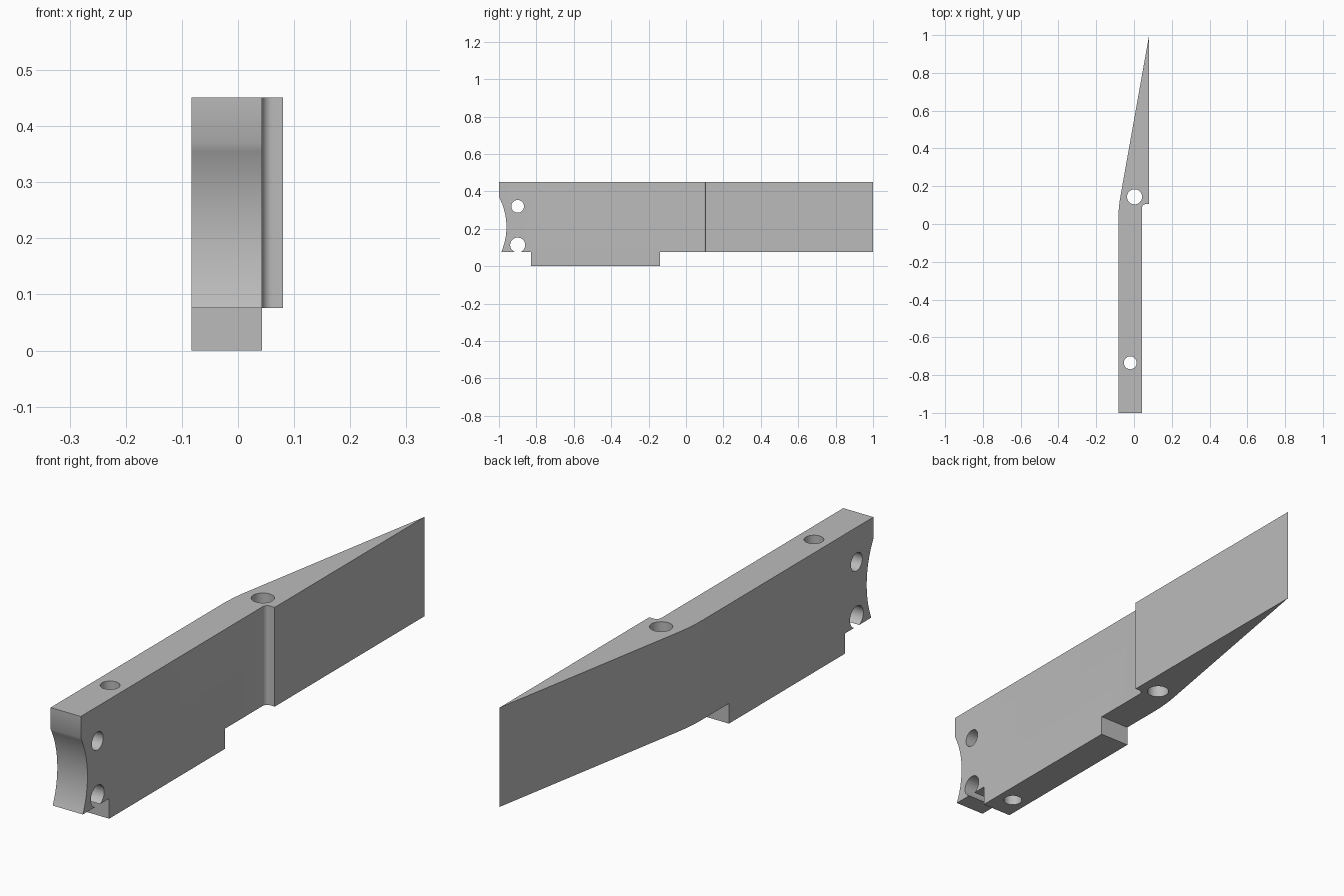
import bpy, bmesh
from math import radians, cos, sin, pi
from mathutils import Vector, Matrix

default = bpy.data.objects.get("Cube")
if default:
    bpy.data.objects.remove(default, do_unlink=True)

LEFT, RIGHT, WIDE = -0.083, 0.043, 0.08
TOP, BELLY = 0.451, 0.076

grey = bpy.data.materials.new("plain_grey")
grey.use_nodes = True
colour = (0.5, 0.5, 0.5, 1)
grey.diffuse_color = colour
grey.node_tree.nodes["Principled BSDF"].inputs["Base Color"].default_value = colour


def make_object(name, bm):
    bmesh.ops.recalc_face_normals(bm, faces=bm.faces)
    mesh = bpy.data.meshes.new(name)
    bm.to_mesh(mesh)
    bm.free()
    mesh.materials.append(grey)
    obj = bpy.data.objects.new(name, mesh)
    bpy.context.collection.objects.link(obj)
    return obj


def box(name, y0, y1, z0, z1):
    bm = bmesh.new()
    place = (Matrix.Translation((0, (y0 + y1) / 2, (z0 + z1) / 2))
             @ Matrix.Diagonal((1, y1 - y0, z1 - z0, 1)))
    bmesh.ops.create_cube(bm, size=1, matrix=place)
    return make_object(name, bm)


def rod(name, centre, radius, axis, sides=40):
    bm = bmesh.new()
    turn = Matrix.Rotation(pi / 2, 4, 'Y') if axis == 'X' else Matrix.Identity(4)
    bmesh.ops.create_cone(bm, cap_ends=True, segments=sides, radius1=radius,
                          radius2=radius, depth=2,
                          matrix=Matrix.Translation(centre) @ turn)
    return make_object(name, bm)


# Plan outline: straight shank, filleted step, pointed wedge, soft bend
outline = [(LEFT, -1), (RIGHT, -1)]
fillet, step = 0.018, 0.105
for i in range(9):
    a = pi / 2 * i / 8
    outline.append((RIGHT + fillet * (1 - cos(a)), step - fillet * (1 - sin(a))))
outline += [(WIDE, step), (WIDE, 1)]
start, bend, end = Vector((-0.071, 0.152)), Vector((LEFT, 0.085)), Vector((LEFT, 0.018))
for i in range(9):
    t = i / 8
    outline.append((1 - t) ** 2 * start + 2 * t * (1 - t) * bend + t * t * end)

bm = bmesh.new()
base = bm.faces.new([bm.verts.new((p[0], p[1], 0)) for p in outline])
raised = bmesh.ops.extrude_face_region(bm, geom=[base])["geom"]
bmesh.ops.translate(bm, vec=(0, 0, TOP),
                    verts=[v for v in raised if isinstance(v, bmesh.types.BMVert)])
body = make_object("wedge_bar", bm)

# Undercuts leave the foot; the rods cut the hollow nose and the pin holes
cutters = [
    box("front_undercut", -1.2, -0.83, -0.2, BELLY),
    box("rear_undercut", -0.138, 1.2, -0.2, BELLY),
    rod("nose_hollow", (0, -1.30, 0.21), 0.34, 'X', 128),
    rod("upper_cross_hole", (0, -0.90, 0.32), 0.034, 'X'),
    rod("lower_cross_hole", (0, -0.90, 0.113), 0.04, 'X'),
    rod("front_pin_hole", (-0.02, -0.735, 0.2), 0.034, 'Z'),
    rod("rear_pin_hole", (0.003, 0.144, 0.2), 0.04, 'Z'),
]
bpy.ops.object.select_all(action='DESELECT')
bpy.context.view_layer.objects.active = body
body.select_set(True)
for cutter in cutters:
    cut = body.modifiers.new(cutter.name, 'BOOLEAN')
    cut.operation, cut.solver, cut.object = 'DIFFERENCE', 'EXACT', cutter
    bpy.ops.object.modifier_apply(modifier=cut.name)
    bpy.data.objects.remove(cutter, do_unlink=True)

bpy.ops.object.shade_smooth_by_angle(angle=radians(32))
